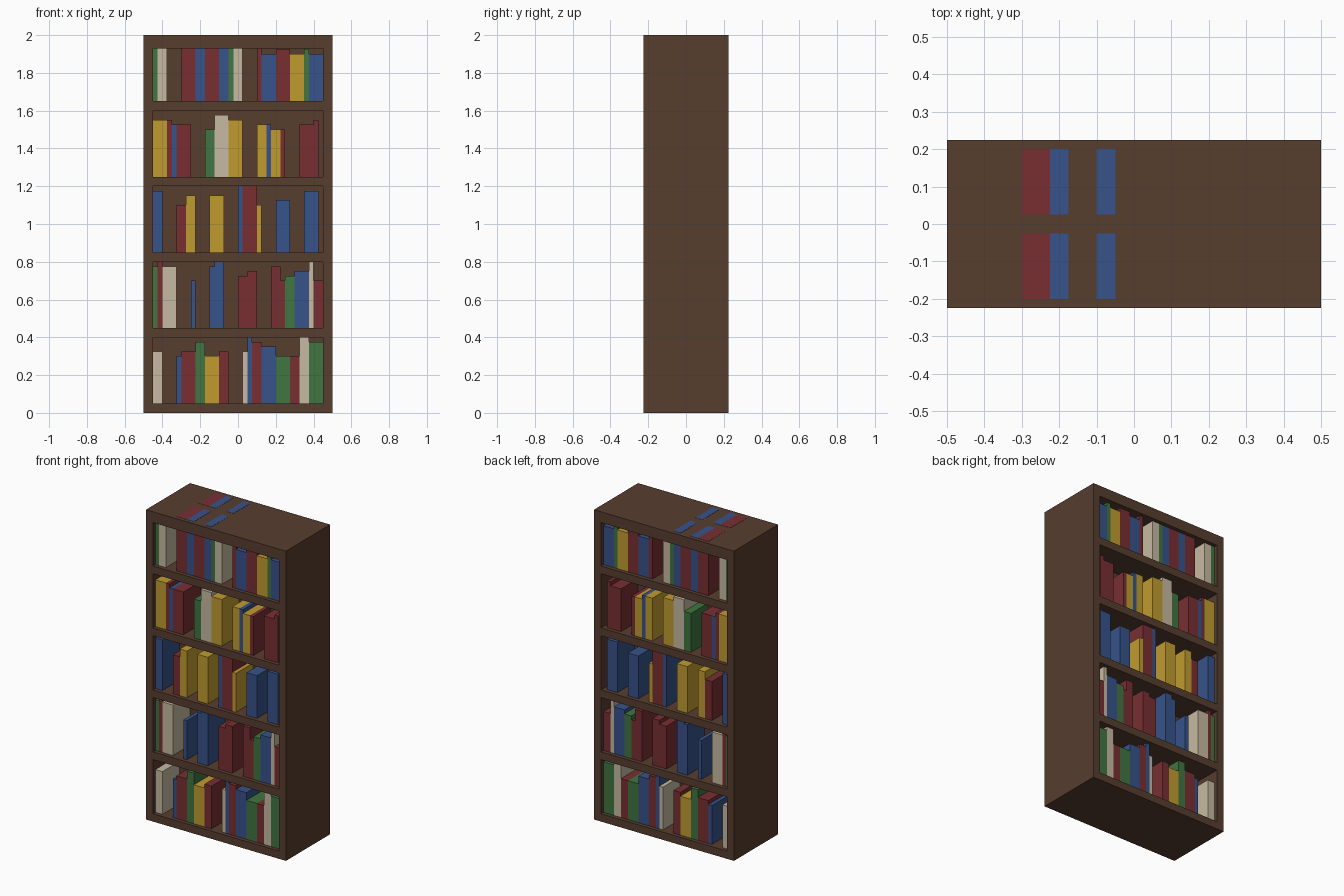
import bpy
import bmesh
from mathutils import Matrix, Vector

cube = bpy.data.objects.get("Cube")
if cube:
    bpy.data.objects.remove(cube, do_unlink=True)


def make_material(name, rgb):
    mat = bpy.data.materials.new(name)
    mat.use_nodes = True
    colour = (*rgb, 1.0)
    mat.diffuse_color = colour
    mat.node_tree.nodes["Principled BSDF"].inputs["Base Color"].default_value = colour
    return mat


wood = make_material("dark wood", (.095, .047, .028))
red = make_material("red cover", (.188, .028, .032))
blue = make_material("blue cover", (.038, .084, .254))
yellow = make_material("yellow cover", (.53, .33, .03))
green = make_material("green cover", (.053, .178, .05))
cream = make_material("cream cover", (.565, .49, .36))
gap = None


def add_box(name, low, high, mat, mirror=False):
    """Box between two corners, optionally mirrored to the back side."""
    low, high = Vector(low), Vector(high)
    bm = bmesh.new()
    place = Matrix.Translation((low + high) / 2) @ Matrix.Diagonal((*(high - low), 1))
    bmesh.ops.create_cube(bm, size=1, matrix=place)
    mesh = bpy.data.meshes.new(name)
    bm.to_mesh(mesh)
    bm.free()
    mesh.materials.append(mat)
    obj = bpy.data.objects.new(name, mesh)
    bpy.context.collection.objects.link(obj)
    if mirror:
        mod = obj.modifiers.new("back copy", 'MIRROR')
        mod.use_axis = (False, True, False)
        mod.use_mirror_merge = False
    return obj


# Case: two sides, middle panel, shelves and a thicker top
W, D, H, T = 0.5, 0.225, 2.0, 0.05
IN = W - T
add_box("left_side", (IN, -D, 0), (W, D, H), wood)
add_box("right_side", (-W, -D, 0), (-IN, D, H), wood)
add_box("middle_panel", (-IN, -T / 2, 0), (IN, T / 2, H), wood)
add_box("top_board", (-IN, -D, 1.93), (IN, D, H), wood)
for level in range(5):
    z = level * 0.4
    add_box(f"shelf_{level + 1}", (-IN, -D, z), (IN, D, z + T), wood)

# Books per shelf, bottom up: (cover, width, height) in small steps
STEP = 0.025
bottom_row = [
    (cream, 2, 11), (gap, 3, 0), (blue, 1, 10), (red, 3, 11), (green, 2, 13),
    (yellow, 3, 10), (red, 2, 11), (gap, 3, 0), (cream, 1, 11), (blue, 1, 14),
    (red, 2, 13), (blue, 3, 12), (green, 3, 10), (red, 2, 10), (cream, 2, 14),
    (green, 3, 13)]
second_row = [
    (green, 1, 13), (red, 1, 14), (cream, 3, 13), (gap, 3, 0), (blue, 1, 10),
    (gap, 3, 0), (blue, 1, 13), (blue, 2, 14), (gap, 3, 0), (red, 2, 11),
    (red, 2, 12), (gap, 3, 0), (red, 2, 13), (red, 1, 10), (green, 2, 11),
    (blue, 3, 12), (cream, 1, 14), (red, 2, 10)]
third_row = [
    (blue, 2, 13), (gap, 3, 0), (red, 2, 10), (yellow, 2, 12), (gap, 3, 0),
    (yellow, 3, 12), (gap, 3, 0), (blue, 1, 14), (red, 3, 14), (yellow, 1, 10),
    (gap, 3, 0), (blue, 3, 11), (gap, 3, 0), (blue, 3, 13)]
fourth_row = [
    (yellow, 3, 12), (red, 1, 12), (blue, 1, 11), (red, 3, 11), (gap, 3, 0),
    (green, 2, 10), (cream, 3, 13), (yellow, 3, 12), (gap, 3, 0), (yellow, 2, 11),
    (blue, 1, 11), (yellow, 2, 10), (red, 1, 10), (gap, 3, 0), (red, 3, 11),
    (red, 1, 12)]
top_row = [
    (green, 1, 12), (cream, 2, 12), (gap, 3, 0), (red, 3, 14), (blue, 2, 14),
    (red, 3, 12), (blue, 2, 14), (green, 1, 12), (cream, 2, 12), (gap, 3, 0),
    (red, 1, 12), (blue, 3, 10), (red, 3, 11), (yellow, 3, 10), (green, 1, 11),
    (blue, 3, 10)]

rows = [bottom_row, second_row, third_row, fourth_row, top_row]
for level, row in enumerate(rows):
    x, z = -IN, level * 0.4 + T
    for number, (cover, width, height) in enumerate(row):
        right = x + width * STEP
        if cover:
            # The tallest books just break through the top board
            add_box(f"book_{level + 1}_{number + 1}", (x, -0.2, z),
                    (right, -T / 2, z + height * STEP + 0.001), cover, mirror=True)
        x = right
